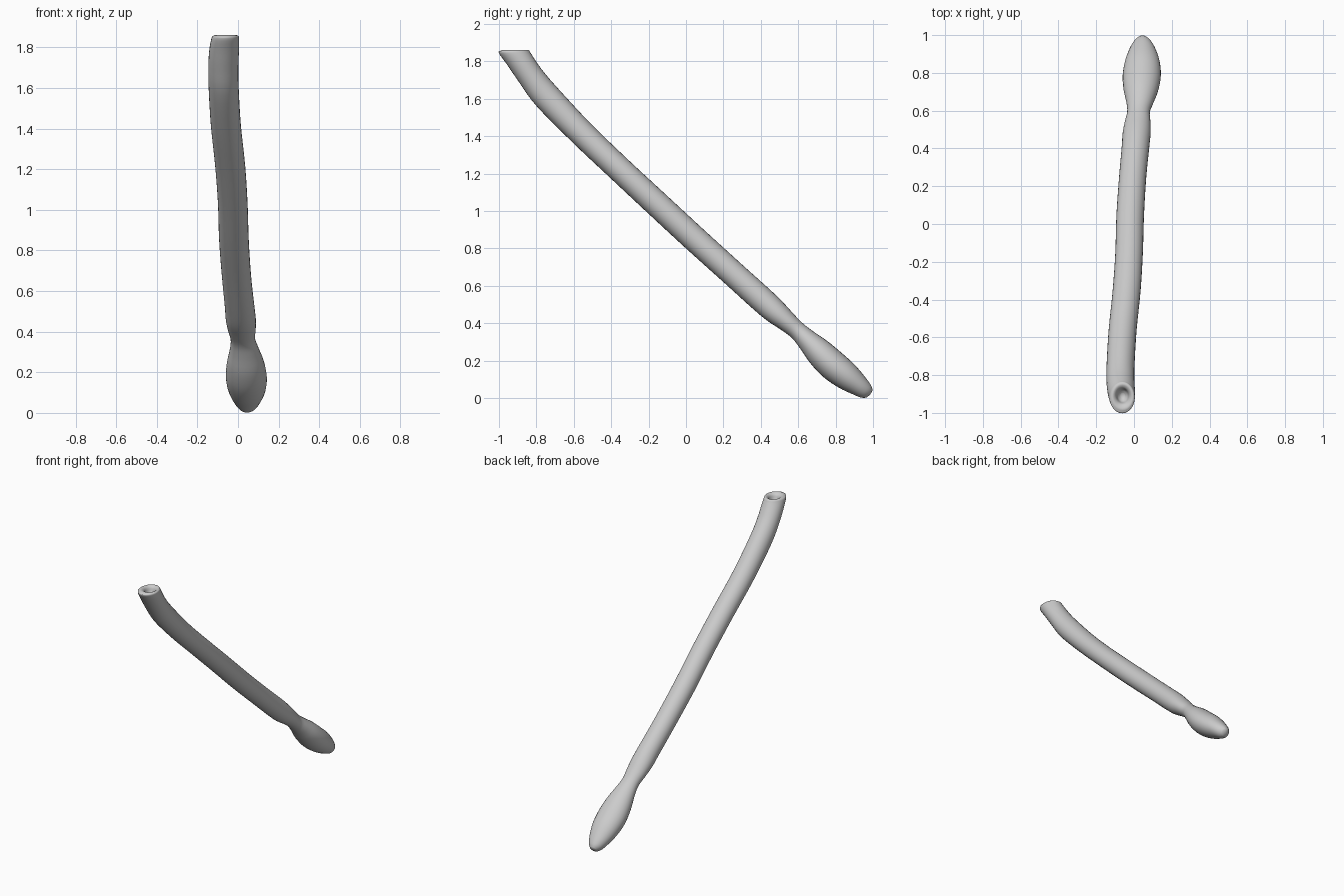
import bpy, bmesh, math
from mathutils import Vector

SIDES, STEPS = 28, 4

# Cross-sections: lower edge (y, z), upper edge (y, z), centre x, half width
SECTIONS = [
    # dent in the cut end
    (-0.922, 1.805, -0.895, 1.805, -0.060, 0.012),
    (-0.940, 1.820, -0.878, 1.820, -0.060, 0.026),
    (-0.953, 1.848, -0.868, 1.848, -0.060, 0.036),
    # rounded rim
    (-0.975, 1.860, -0.852, 1.860, -0.060, 0.050),
    (-0.992, 1.857, -0.838, 1.857, -0.061, 0.062),
    (-1.000, 1.844, -0.830, 1.844, -0.063, 0.068),
    # bent upper stalk
    (-0.955, 1.780, -0.803, 1.802, -0.068, 0.073),
    (-0.890, 1.685, -0.762, 1.745, -0.072, 0.074),
    (-0.800, 1.562, -0.685, 1.656, -0.071, 0.074),
    (-0.610, 1.370, -0.510, 1.468, -0.060, 0.074),
    (-0.400, 1.172, -0.307, 1.272, -0.039, 0.074),
    # straight lower stalk
    (-0.200, 0.985, -0.107, 1.087, -0.026, 0.073),
    (0.000, 0.800, 0.093, 0.902, -0.020, 0.073),
    (0.200, 0.620, 0.295, 0.718, -0.007, 0.072),
    (0.360, 0.475, 0.455, 0.574, 0.008, 0.073),
    (0.435, 0.413, 0.525, 0.505, 0.014, 0.074),
    # neck
    (0.505, 0.367, 0.575, 0.450, 0.019, 0.068),
    (0.565, 0.322, 0.622, 0.402, 0.024, 0.060),
    (0.610, 0.265, 0.675, 0.360, 0.031, 0.071),
    # bulb
    (0.668, 0.182, 0.755, 0.305, 0.037, 0.092),
    (0.740, 0.108, 0.830, 0.243, 0.041, 0.101),
    (0.820, 0.054, 0.900, 0.180, 0.044, 0.092),
    (0.890, 0.021, 0.957, 0.113, 0.045, 0.069),
    (0.935, 0.003, 0.989, 0.068, 0.045, 0.046),
    (0.965, 0.002, 0.998, 0.042, 0.045, 0.024),
]


def smooth_sections(rows, steps):
    """Catmull-Rom interpolation between the cross-sections."""
    out = []
    last = len(rows) - 1
    for i in range(last):
        quad = zip(rows[max(i - 1, 0)], rows[i], rows[i + 1], rows[min(i + 2, last)])
        quad = list(quad)
        for s in range(steps):
            t = s / steps
            out.append([0.5 * (2 * b + (c - a) * t + (2 * a - 5 * b + 4 * c - d) * t * t
                               + (3 * b - a - 3 * c + d) * t ** 3) for a, b, c, d in quad])
    out.append(rows[-1])
    return out


def loft(name, rows, material):
    bm = bmesh.new()
    rings = []
    for ylo, zlo, yhi, zhi, cx, rx in rows:
        centre = Vector((cx, (ylo + yhi) / 2, (zlo + zhi) / 2))
        across = Vector((0, (yhi - ylo) / 2, (zhi - zlo) / 2))
        rings.append([bm.verts.new(centre + Vector((rx, 0, 0)) * math.cos(a) + across * math.sin(a))
                      for a in (2 * math.pi * k / SIDES for k in range(SIDES))])
    for r0, r1 in zip(rings, rings[1:]):
        for k in range(SIDES):
            n = (k + 1) % SIDES
            bm.faces.new((r0[k], r0[n], r1[n], r1[k]))
    # close both ends
    for ring, push in ((rings[0], Vector((0, 0, -0.002))), (rings[-1], Vector((0, 0.004, -0.003)))):
        pole = bm.verts.new(sum((v.co for v in ring), Vector()) / SIDES + push)
        for k in range(SIDES):
            bm.faces.new((ring[k], ring[(k + 1) % SIDES], pole))
    bmesh.ops.recalc_face_normals(bm, faces=bm.faces)
    for f in bm.faces:
        f.smooth = True
    mesh = bpy.data.meshes.new(name)
    bm.to_mesh(mesh)
    bm.free()
    mesh.materials.append(material)
    obj = bpy.data.objects.new(name, mesh)
    bpy.context.collection.objects.link(obj)
    return obj


grey = bpy.data.materials.new("light grey")
grey.diffuse_color = (0.6, 0.6, 0.6, 1)

# Stalk and bulb as one continuous smooth body
loft("stalk_with_bulb", smooth_sections(SECTIONS, STEPS), grey)
